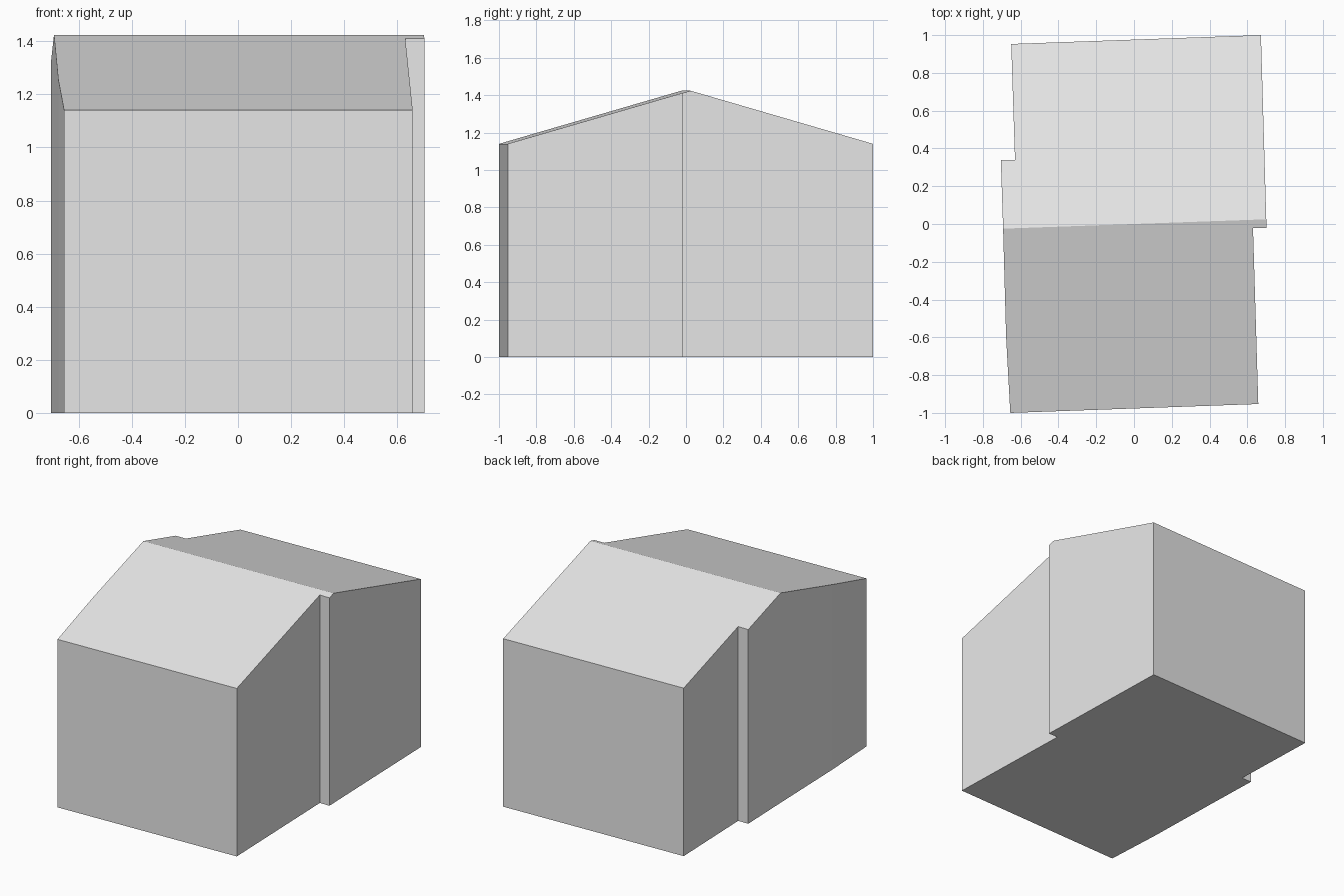
import bpy
import bmesh
from mathutils import Vector

cube = bpy.data.objects.get("Cube")
if cube:
    bpy.data.objects.remove(cube, do_unlink=True)

# Wall material
mat = bpy.data.materials.new("plain grey")
mat.use_nodes = True
grey = (0.8, 0.8, 0.8, 1)
mat.diffuse_color = grey
mat.node_tree.nodes["Principled BSDF"].inputs["Base Color"].default_value = grey

# Stepped footprint, counter-clockwise from the front right-hand corner
footprint = [(-0.655, -1), (0.658, -0.953), (0.63, -0.022), (0.702, -0.022),
             (0.70, 0.03), (0.672, 1), (-0.65, 0.953), (-0.63, 0.34),
             (-0.705, 0.34), (-0.693, -0.025), (-0.677, -0.6)]
EAVE, RIDGE = 1.14, 1.424
ridge_dir = Vector((1, 0.0356, 0))

# Walls extruded past the roof line
bm = bmesh.new()
base = bm.faces.new([bm.verts.new((x, y, 0)) for x, y in footprint])
top = bmesh.ops.extrude_face_region(bm, geom=[base])["geom"]
bmesh.ops.translate(bm, vec=(0, 0, 1.7),
                    verts=[g for g in top if isinstance(g, bmesh.types.BMVert)])

# Each roof slope: slice through the eave corner and the ridge, then cap
ridge_point = Vector((0, 0, RIDGE))
for corner in (footprint[0], footprint[5]):
    normal = ridge_dir.cross(Vector((*corner, EAVE)) - ridge_point).normalized()
    if normal.z < 0:
        normal.negate()
    geom = bm.verts[:] + bm.edges[:] + bm.faces[:]
    bmesh.ops.bisect_plane(bm, geom=geom, plane_co=ridge_point,
                           plane_no=normal, clear_outer=True)
    rim = [e for e in bm.edges if e.is_boundary]
    bmesh.ops.holes_fill(bm, edges=rim, sides=0)

bmesh.ops.recalc_face_normals(bm, faces=bm.faces[:])
mesh = bpy.data.meshes.new("gabled_house")
bm.to_mesh(mesh)
bm.free()
mesh.materials.append(mat)
house = bpy.data.objects.new("gabled_house", mesh)
bpy.context.collection.objects.link(house)
